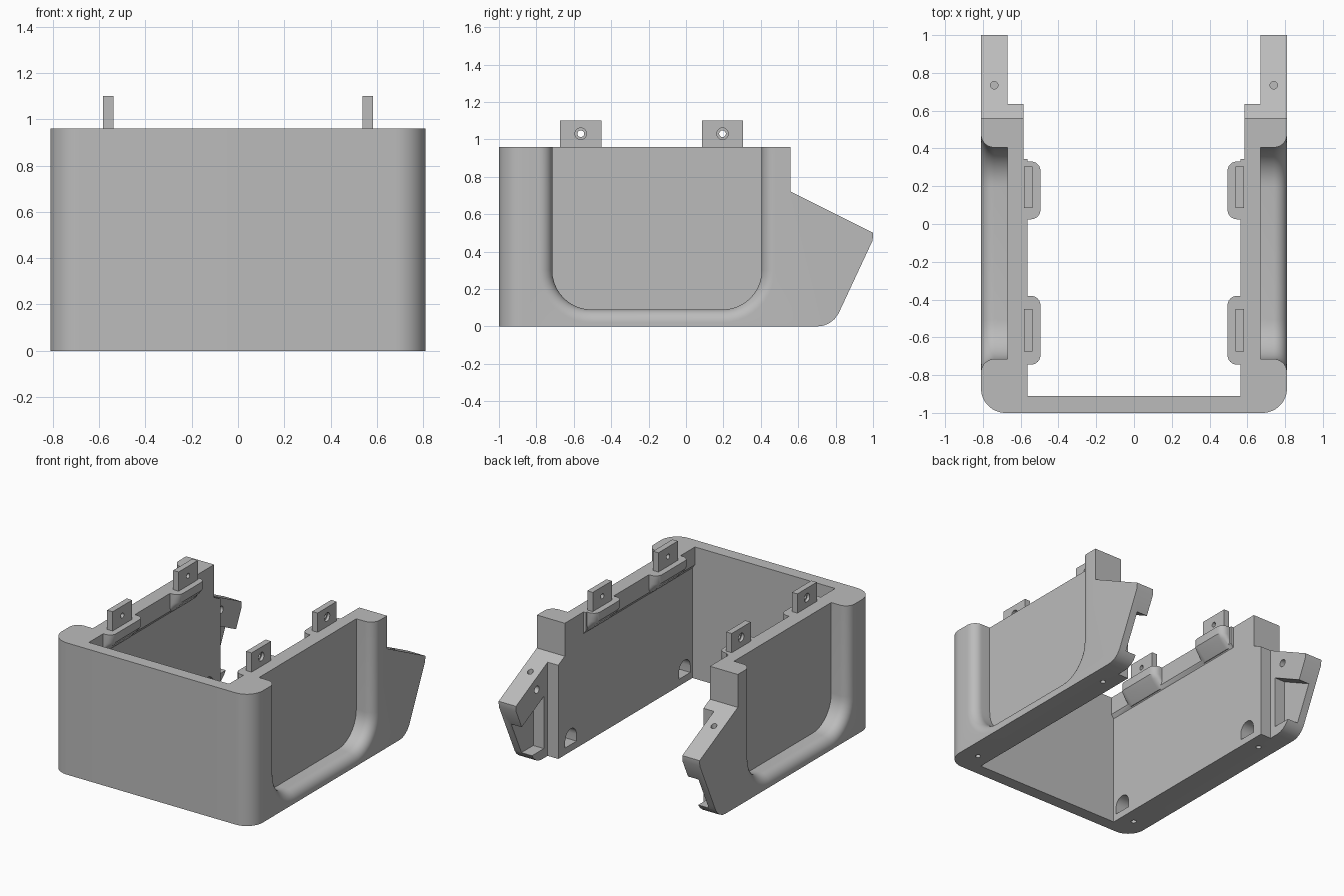
import bpy, bmesh, math

cube = bpy.data.objects.get("Cube")
if cube:
    bpy.data.objects.remove(cube)

grey = bpy.data.materials.new("plain grey")
grey.use_nodes = True
colour = (0.5, 0.5, 0.5, 1)
grey.diffuse_color = colour
grey.node_tree.nodes["Principled BSDF"].inputs["Base Color"].default_value = colour


def loft(name, rings, bevel_front=0):
    """Closed solid through rings of equal point count."""
    bm = bmesh.new()
    loops = [[bm.verts.new(p) for p in ring] for ring in rings]
    for a, b in zip(loops, loops[1:]):
        for i in range(len(a)):
            j = (i + 1) % len(a)
            bm.faces.new((a[i], a[j], b[j], b[i]))
    bm.faces.new(loops[0])
    bm.faces.new(loops[-1])
    if bevel_front:
        low = min(v.co.y for v in bm.verts)
        edges = [e for e in bm.edges if all(v.co.y < low + 0.001 for v in e.verts)
                 and abs(e.verts[0].co.x - e.verts[1].co.x) < 0.001]
        bmesh.ops.bevel(bm, geom=edges, offset=bevel_front, segments=14,
                        profile=0.5, affect='EDGES')
    bmesh.ops.recalc_face_normals(bm, faces=bm.faces)
    mesh = bpy.data.meshes.new(name)
    bm.to_mesh(mesh)
    bm.free()
    mesh.materials.append(grey)
    ob = bpy.data.objects.new(name, mesh)
    bpy.context.collection.objects.link(ob)
    return ob


def prism(name, points, axis, start, end, **kw):
    place = {'x': lambda u, v, d: (d, u, v),
             'y': lambda u, v, d: (u, d, v),
             'z': lambda u, v, d: (u, v, d)}[axis]
    return loft(name, [[place(u, v, d) for u, v in points] for d in (start, end)], **kw)


def arc(cu, cv, r, a0, a1, n=10):
    return [(cu + r * math.cos(math.radians(a0 + (a1 - a0) * i / n)),
             cv + r * math.sin(math.radians(a0 + (a1 - a0) * i / n))) for i in range(n + 1)]


def circle(u, v, r):
    return arc(u, v, r, 0, 360, 20)[:-1]


def rect(u0, u1, v0, v1):
    return [(u0, v0), (u1, v0), (u1, v1), (u0, v1)]


def combine(ob, steps):
    """Apply booleans in order, then remove the helper solids."""
    for tool, mode in steps:
        m = ob.modifiers.new(tool.name, 'BOOLEAN')
        m.operation, m.solver, m.object = mode, 'EXACT', tool
    bpy.context.view_layer.update()
    mesh = bpy.data.meshes.new_from_object(
        ob.evaluated_get(bpy.context.evaluated_depsgraph_get()))
    ob.modifiers.clear()
    ob.data = mesh
    for tool, _ in steps:
        bpy.data.objects.remove(tool)
    bpy.ops.object.select_all(action='DESELECT')
    ob.select_set(True)
    bpy.context.view_layer.objects.active = ob
    bpy.ops.object.shade_smooth_by_angle(angle=math.radians(30))


# Case body: side silhouette extruded across, front corners rounded
silhouette = [(-1, 0), (-1, 0.96), (0.56, 0.96), (0.56, 0.72), (1, 0.5), (0.998, 0.46),
              (0.83, 0.1), (0.815, 0.068), (0.795, 0.04), (0.768, 0.018), (0.735, 0.004),
              (0.7, 0)]
body = prism("case_body", silhouette, 'x', -0.81, 0.81, bevel_front=0.13)
steps = []

# Open interior, wider between the rear wings
half = [(0.585, -0.91), (0.585, 0.635), (0.67, 0.635), (0.67, 2)]
interior = half + [(-x, y) for x, y in reversed(half)]
steps.append((prism("interior", interior, 'z', -1, 2), 'DIFFERENCE'))


def recess_ring(d, x):
    """Panel outline with round lower corners, grown by d."""
    y0, y1, z0, r = -0.715 - d, 0.405 + d, 0.09 - d, 0.21 + d
    pts = (arc(y0 + r, z0 + r, r, 180, 270) + arc(y1 - r, z0 + r, r, 270, 360)
           + [(y1, 1.3), (y0, 1.3)])
    return [(x, y, z) for y, z in pts]


def tab_rings(s, centre, half_width):
    """Rounded shelf whose underside slopes back into the wall."""
    h = half_width
    side = ([(0.64, h + 0.035), (0.585, h + 0.035)]
            + arc(0.565, h + 0.04, 0.04, 0, -90, 6)[2:]
            + arc(0.545, h - 0.05, 0.05, 90, 180, 6))
    outline = side + [(x, -y) for x, y in reversed(side)]
    return [[(s * (0.64 - (0.64 - x) * k), centre + y, z) for x, y in outline]
            for z, k in ((0.96, 1), (0.9, 1), (0.87, 0.85), (0.81, 0.45))]


wing_pocket = [(0.68, 0.07), (0.68, 0.45), (0.96, 0.31), (1.1, 0.31), (1.1, 0.07)]
rail_section = [(0.62, 0.96), (0.565, 0.96), (0.565, 0.83), (0.587, 0.8), (0.62, 0.8)]
lugs = (("front", -0.5625, 0.112, 0.182), ("rear", 0.195, 0.11, 0.153))

for s, side in ((1, "left"), (-1, "right")):
    # Outer panel recess with a rounded rim
    rings = [recess_ring(0, s * 0.67)]
    for i in range(11):
        t = math.pi / 2 * i / 10
        rings.append(recess_ring(0.07 * (1 - math.cos(t)), s * (0.74 + 0.07 * math.sin(t))))
    rings.append(recess_ring(0.07, s * 0.9))
    steps.append((loft("recess", rings), 'DIFFERENCE'))

    # Rail and shelves along the inner top edge
    rail = [(s * x, z) for x, z in rail_section]
    steps.append((prism("rail", rail, 'y', -0.93, 0.345), 'UNION'))
    for (_, y, _, tab_half), centre in zip(lugs, (-0.5625, 0.178)):
        steps.append((loft("shelf", tab_rings(s, centre, tab_half)), 'UNION'))

    # Hollow and screw holes of the rear wing
    steps.append((prism("wing_hollow", wing_pocket, 'x', s * 0.6, s * 0.755), 'DIFFERENCE'))
    steps.append((prism("wing_hole", circle(s * 0.74, 0.735, 0.02), 'z', 0.5, 0.9),
                  'DIFFERENCE'))
    steps.append((prism("nut_hole", circle(0.76, 0.53, 0.027), 'x', s * 0.6, s * 0.77),
                  'DIFFERENCE'))

    # Arched nut pockets and screw holes in the base
    for y in (-0.82, 0.49):
        arch = [(y - 0.065, 0.05), (y + 0.065, 0.05)] + arc(y, 0.1, 0.065, 0, 180)
        steps.append((prism("arch", arch, 'x', s * 0.5, s * 0.73), 'DIFFERENCE'))
        steps.append((prism("base_hole", circle(s * 0.685, y, 0.018), 'z', -0.1, 0.08),
                      'DIFFERENCE'))

    # Upright drilled lugs
    for end, y, h, _ in lugs:
        lug = prism(f"{end}_{side}_lug", rect(y - h, y + h, 0.955, 1.1), 'x',
                    s * 0.538, s * 0.582)
        combine(lug, [
            (prism("bore", circle(y, 1.03, 0.018), 'x', s * 0.4, s * 0.7), 'DIFFERENCE'),
            (prism("counterbore", circle(y, 1.03, 0.031), 'x', s * 0.562, s * 0.7),
             'DIFFERENCE')])

combine(body, steps)
